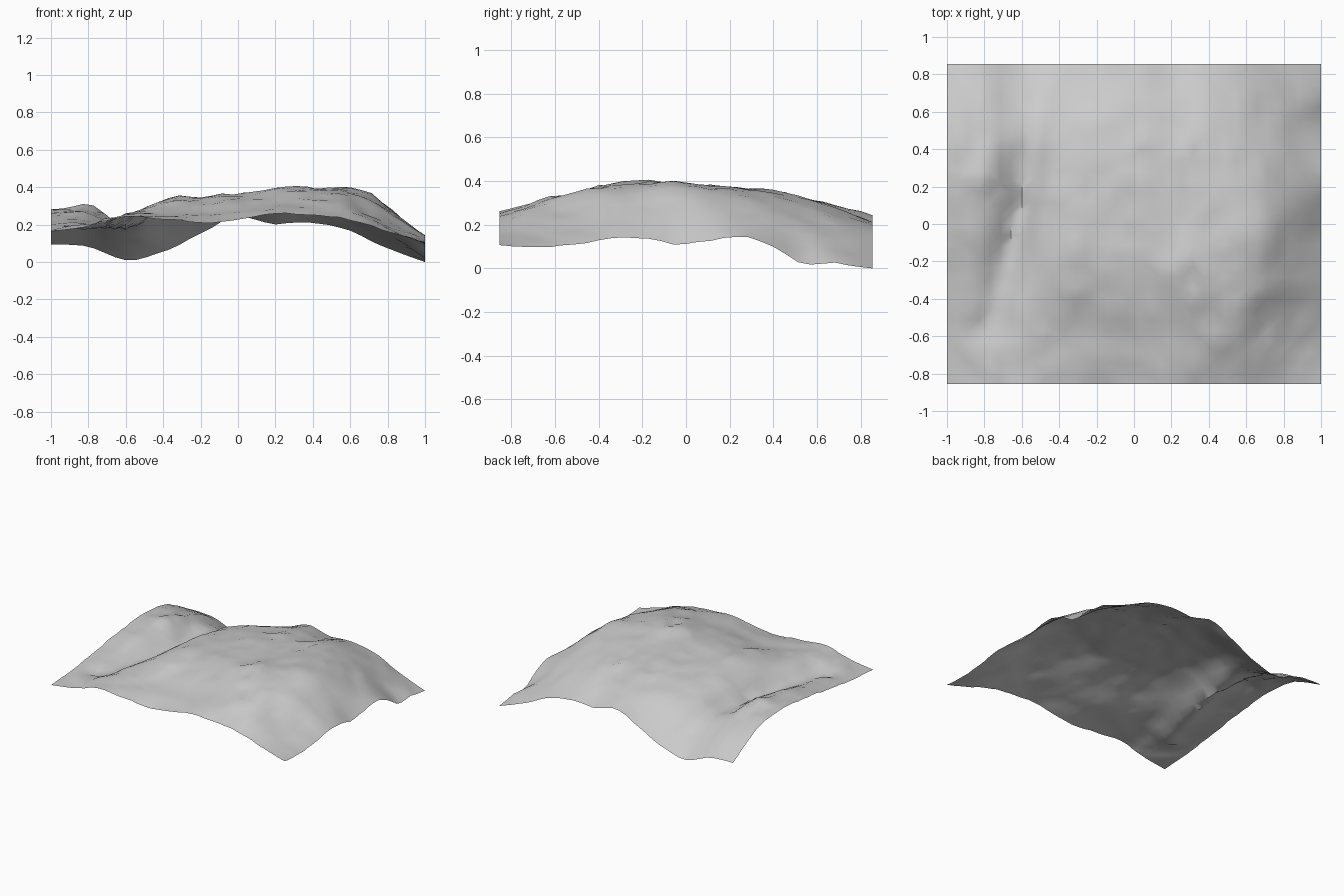
import bpy
import bmesh
from math import exp
from mathutils import Vector, noise

default_cube = bpy.data.objects.get("Cube")
if default_cube:
    bpy.data.objects.remove(default_cube, do_unlink=True)

COLUMNS, ROWS = 35, 30
HALF_WIDTH, HALF_DEPTH = 1.0, 0.855

# Broad relief in hundredths, left to right, from the front row to the back row
RELIEF = [
    [16, 19, 24, 23, 21, 22, 26, 25, 22, 16, 10],
    [18, 21, 25, 26, 27, 29, 31, 33, 32, 20, 10],
    [22, 23, 25, 32, 33, 35, 38, 39, 37, 27, 14],
    [26, 27, 25, 32, 34, 36, 37, 38, 38, 29, 11],
    [28, 28, 24, 30, 33, 35, 35, 36, 34, 25, 14],
    [24, 22, 18, 24, 28, 31, 31, 31, 26, 16, 2],
    [9, 8, 1, 5, 15, 24, 20, 21, 16, 7, 0],
]

# Small hills: centre x, centre y, radius x, radius y, rise
HILLS = [
    (0.71, -0.05, 0.07, 0.25, 0.025),
    (-0.32, -0.15, 0.08, 0.15, 0.02),
    (-0.1, -0.1, 0.05, 0.12, 0.015),
    (0.27, -0.15, 0.05, 0.1, 0.02),
    (-0.83, 0.25, 0.06, 0.2, 0.015),
    (1.0, 0.68, 0.1, 0.08, 0.02),
    (1.0, 0.53, 0.1, 0.06, -0.015),
]

# Rocky patches: centre x, centre y, radius x, radius y, roughness
ROCKY = [
    (-0.78, 0.3, 0.2, 0.3, 0.02),
    (-0.8, -0.7, 0.13, 0.13, 0.025),
    (0.68, -0.55, 0.1, 0.12, 0.03),
    (0.0, 0.45, 0.1, 0.12, 0.025),
    (0.4, -0.25, 0.14, 0.1, 0.02),
    (0.3, 0.4, 0.15, 0.2, 0.015),
]


def spline(values, t):
    """Smooth curve through evenly spaced values, t from 0 to 1."""
    last = len(values) - 1
    i = min(int(t * last), last - 1)
    f = t * last - i
    b, c = values[i], values[i + 1]
    a = values[i - 1] if i > 0 else 2 * b - c
    d = values[i + 2] if i + 2 <= last else 2 * c - b
    return b + f * (c - a + f * (2 * a - 5 * b + 4 * c - d + f * (3 * (b - c) + d - a))) / 2


def falloff(x, y, cx, cy, rx, ry):
    return exp(-((x - cx) / rx) ** 2 - ((y - cy) / ry) ** 2)


def height(x, y):
    u = (x / HALF_WIDTH + 1) / 2
    v = (y / HALF_DEPTH + 1) / 2
    z = spline([spline(row, u) for row in RELIEF], v) / 100
    for *place, rise in HILLS:
        z += rise * falloff(x, y, *place)
    # Weathering fades out at the rim so the outline stays put
    inside = min(1, 6 * (1 - abs(x)), 6 * (HALF_DEPTH - abs(y)))
    # Gully slanting across the left side
    z -= 0.075 * inside * falloff(x, y, 0.22 * y - 0.64, 0, 0.085, 0.65)
    z += 0.012 * inside * noise.noise(Vector((x * 6, y * 6, 0)))
    z += 0.01 * noise.noise(Vector((x * 11, y * 10, 3)))
    # Broken ledges running front to back
    ledge = noise.cell(Vector((x * COLUMNS / 2 + 0.25, y * 5, 7)))
    for *place, rough in ROCKY:
        z += rough * ledge * inside * falloff(x, y, *place)
    return z


# Terrain sheet
bm = bmesh.new()
bmesh.ops.create_grid(bm, x_segments=COLUMNS, y_segments=ROWS, size=1)
for vert in bm.verts:
    vert.co.y *= HALF_DEPTH
    vert.co.z = height(vert.co.x, vert.co.y)
lowest = min(vert.co.z for vert in bm.verts)
bmesh.ops.translate(bm, verts=bm.verts, vec=(0, 0, -lowest))
bmesh.ops.triangulate(bm, faces=bm.faces)
mesh = bpy.data.meshes.new("terrain")
bm.to_mesh(mesh)
bm.free()
terrain = bpy.data.objects.new("terrain", mesh)
bpy.context.collection.objects.link(terrain)

# Grey rock colour
rock = bpy.data.materials.new("grey_rock")
rock.use_nodes = True
colour = (0.6, 0.6, 0.6, 1)
rock.diffuse_color = colour
rock.node_tree.nodes["Principled BSDF"].inputs["Base Color"].default_value = colour
mesh.materials.append(rock)

bpy.context.view_layer.objects.active = terrain
terrain.select_set(True)
bpy.ops.object.shade_smooth_by_angle(angle=0.7)
